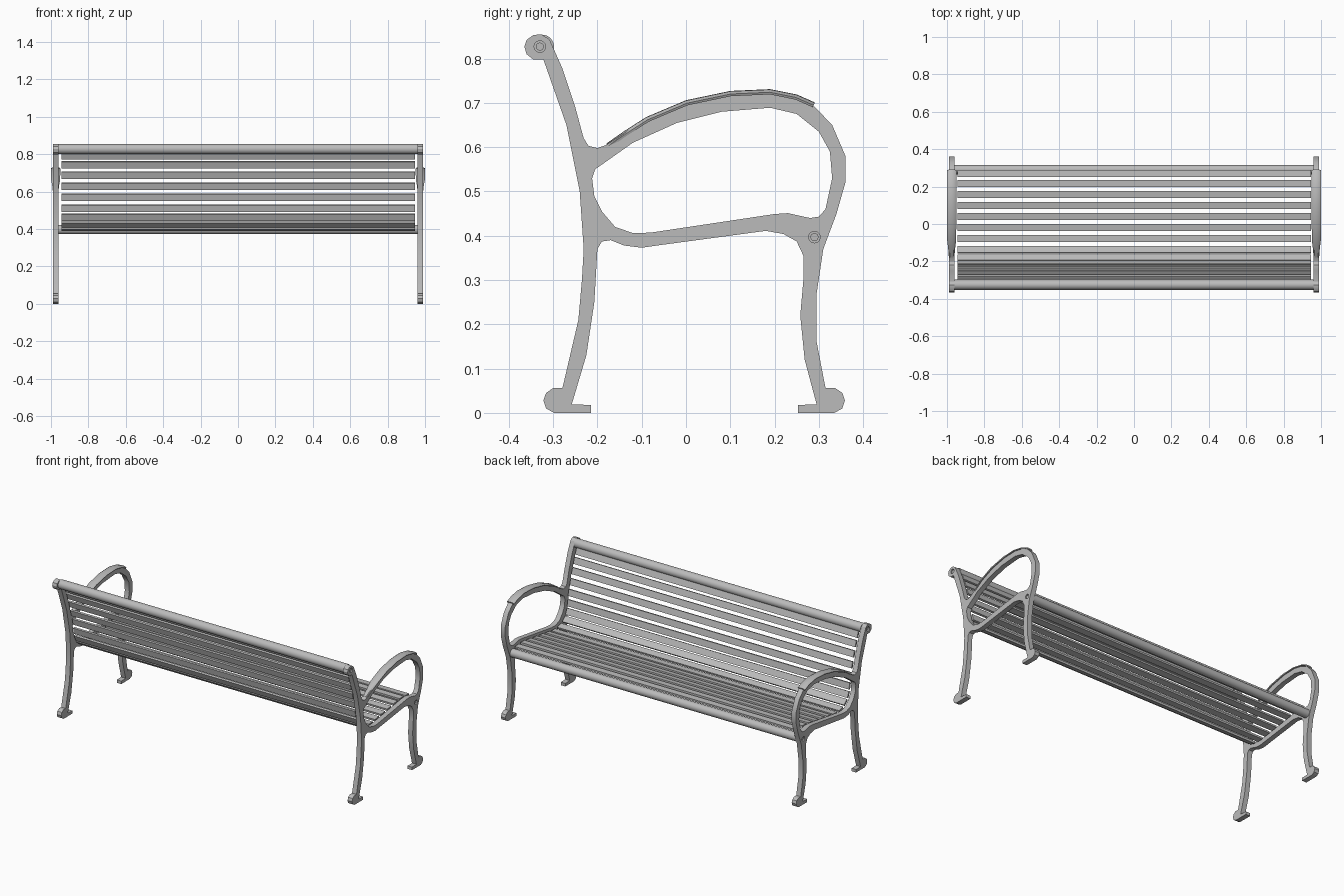
import bpy, bmesh, math
from mathutils import Vector, Matrix

cube = bpy.data.objects.get("Cube")
if cube:
    bpy.data.objects.remove(cube, do_unlink=True)

# One painted-metal colour
metal = bpy.data.materials.new("grey_metal")
metal.use_nodes = True
grey = (0.5, 0.5, 0.5, 1.0)
metal.diffuse_color = grey
metal.node_tree.nodes["Principled BSDF"].inputs["Base Color"].default_value = grey

FRAME_X = 0.975      # centre plane of each end frame
FRAME_HALF = 0.015   # half the casting thickness
RAIL_TOP = (-0.33, 0.827)
RAIL_FRONT = (0.29, 0.397)


def add_object(name, data):
    obj = bpy.data.objects.new(name, data)
    bpy.context.collection.objects.link(obj)
    data.materials.append(metal)
    return obj


def smooth(obj, angle=30):
    bpy.ops.object.select_all(action="DESELECT")
    obj.select_set(True)
    bpy.context.view_layer.objects.active = obj
    bpy.ops.object.shade_smooth_by_angle(angle=math.radians(angle))


def finish(name, bm):
    bmesh.ops.recalc_face_normals(bm, faces=bm.faces)
    mesh = bpy.data.meshes.new(name)
    bm.to_mesh(mesh)
    bm.free()
    obj = add_object(name, mesh)
    smooth(obj)
    return obj


def circle(centre, radius, count=20):
    return [(centre[0] + radius * math.cos(math.tau * i / count),
             centre[1] + radius * math.sin(math.tau * i / count)) for i in range(count)]


def rod(name, centre, radius, x0, x1):
    # Round bar lying along x
    bm = bmesh.new()
    place = Matrix.Translation(((x0 + x1) / 2, *centre)) @ Matrix.Rotation(math.pi / 2, 4, "Y")
    bmesh.ops.create_cone(bm, cap_ends=True, segments=24, radius1=radius, radius2=radius,
                          depth=abs(x1 - x0), matrix=place)
    return finish(name, bm)


# End frame outline in (y, z), going up the back, along the arm and down the front leg
back_leg_rear = [(-.215, 0), (-.298, 0), (-.316, .01), (-.322, .028), (-.316, .045), (-.3, .056),
                 (-.279, .056), (-.243, .21), (-.235, .3), (-.231, .37)]
back_post = [(-.24, .5), (-.27, .65), (-.322, .798), (-.345, .798), (-.36, .81), (-.365, .827),
             (-.36, .842), (-.345, .853), (-.327, .855), (-.308, .843), (-.28, .78),
             (-.25, .69), (-.231, .62), (-.22, .603), (-.2, .598)]
arm_top = [(-.18, .605), (-.1, .658), (0, .7), (.1, .721), (.19, .725), (.25, .712), (.285, .697),
           (.33, .65), (.36, .58), (.36, .52), (.34, .45)]
front_leg = [(.31, .37), (.295, .27), (.295, .16), (.315, .056), (.337, .056), (.353, .045),
             (.359, .028), (.353, .01), (.335, 0), (.253, 0), (.253, .018), (.295, .019),
             (.268, .12), (.258, .22), (.265, .3), (.265, .355)]
seat_under = [(.25, .387), (.22, .404), (.18, .411), (-.05, .38), (-.1, .373), (-.14, .378),
              (-.17, .39), (-.19, .387), (-.2, .37)]
back_leg_inner = [(-.207, .25), (-.225, .13), (-.258, .019), (-.215, .018)]
arm_opening = [(-.205, .55), (-.12, .61), (-.02, .655), (.08, .68), (.19, .689), (.25, .675),
               (.3, .635), (.325, .59), (.33, .53), (.315, .46), (.3, .443), (.28, .44),
               (.23, .451), (.2, .449), (-.08, .407), (-.12, .406), (-.16, .42), (-.19, .455),
               (-.207, .49), (-.212, .53)]
outline = back_leg_rear + back_post + arm_top + front_leg + seat_under + back_leg_inner


def end_frame(name, side):
    # Filled flat curve, the inner loops become holes
    curve = bpy.data.curves.new(name, "CURVE")
    curve.dimensions = "2D"
    curve.fill_mode = "BOTH"
    curve.extrude = FRAME_HALF
    for loop in (outline, arm_opening, circle(RAIL_TOP, .013), circle(RAIL_FRONT, .013)):
        spline = curve.splines.new("POLY")
        spline.points.add(len(loop) - 1)
        for point, (y, z) in zip(spline.points, loop):
            point.co = (y, z, 0, 1)
        spline.use_cyclic_u = True
    obj = add_object(name, curve)
    # Curve axes x, y, z become world y, z, x
    obj.matrix_world = Matrix(((0, 0, 1, side * FRAME_X), (1, 0, 0, 0), (0, 1, 0, 0), (0, 0, 0, 1)))
    bpy.ops.object.select_all(action="DESELECT")
    obj.select_set(True)
    bpy.context.view_layer.objects.active = obj
    bpy.ops.object.convert(target="MESH")
    smooth(bpy.context.view_layer.objects.active)


def arm_cap(name, side):
    # Domed strip on the arm, narrowing towards the back: (y, z, half width)
    path = [(-.18, .608, .015), (-.14, .636, .018), (-.09, .668, .024), (0, .706, .025),
            (.1, .727, .025), (.19, .731, .025), (.25, .719, .025), (.291, .701, .025)]
    section = [(-1, -.007), (-.6, -.001), (0, 0), (.6, -.001), (1, -.007),
               (.9, -.012), (0, -.008), (-.9, -.012)]
    bm = bmesh.new()
    rings = []
    for i, (y, z, half) in enumerate(path):
        a, b = path[max(i - 1, 0)], path[min(i + 1, len(path) - 1)]
        along = Vector((b[0] - a[0], b[1] - a[1])).normalized()
        rings.append([bm.verts.new((side * FRAME_X + u * half, y - along.y * v, z + along.x * v))
                      for u, v in section])
    count = len(section)
    for r, s in zip(rings, rings[1:]):
        for k in range(count):
            n = (k + 1) % count
            bm.faces.new((r[k], r[n], s[n], s[k]))
    bm.faces.new(rings[0])
    bm.faces.new(rings[-1])
    finish(name, bm)


for label, side in (("left", 1), ("right", -1)):
    end_frame(label + "_end_frame", side)
    arm_cap(label + "_arm_cap", side)
    for part, centre in (("top", RAIL_TOP), ("front", RAIL_FRONT)):
        rod(f"{label}_{part}_bolt", centre, .009, side * .95, side * .985)

# Round rails between the end frames
rod("top_rail", (-.325, .827), .027, -.961, .961)
rod("front_rail", (.29, .397), .025, -.961, .961)

# Slats follow the seat, the curve and the backrest
seat_centres = [(.27, .434), (.217, .437), (.158, .43), (.099, .421), (.04, .412), (-.019, .403),
                (-.078, .395), (-.137, .4), (-.182, .425)]
back_centres = [(-.208, .462), (-.22, .51), (-.229, .569), (-.246, .628), (-.263, .688),
                (-.281, .743), (-.3, .792)]
centres = seat_centres + back_centres
for i, (y, z) in enumerate(centres):
    a, b = centres[max(i - 1, 0)], centres[min(i + 1, len(centres) - 1)]
    tilt = math.atan2(b[1] - a[1], b[0] - a[0])
    bm = bmesh.new()
    bmesh.ops.create_cube(bm, size=1, matrix=Matrix.Translation((0, y, z))
                          @ Matrix.Rotation(tilt, 4, "X") @ Matrix.Diagonal((1.89, .038, .012, 1)))
    kind = "seat_slat" if i < len(seat_centres) else "back_slat"
    finish(f"{kind}_{i + 1}", bm)
